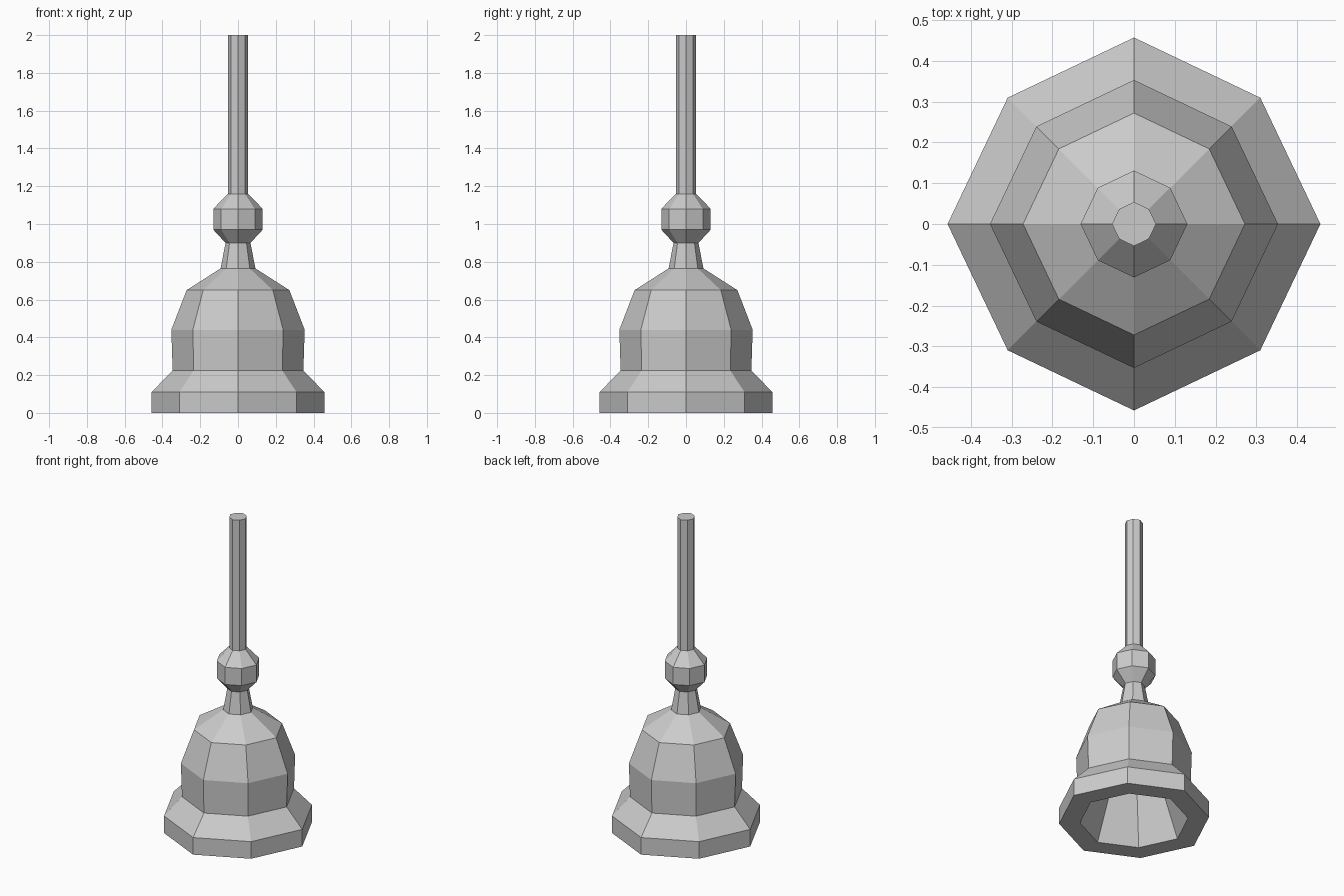
import bpy
import bmesh
from math import cos, sin, pi

if "Cube" in bpy.data.objects:
    bpy.data.objects.remove(bpy.data.objects["Cube"])

SIDES = 8
DIAGONAL = 0.958  # diagonal corners sit slightly inside the circle


def lathe(name, profile, cap_start=False, cap_end=False):
    """Spin a list of (radius, height) points into an eight-sided part."""
    bm = bmesh.new()
    rings = []
    for r, z in profile:
        ring = []
        for i in range(SIDES):
            a = 2 * pi * i / SIDES
            k = r * (DIAGONAL if i % 2 else 1.0)
            ring.append(bm.verts.new((k * cos(a), k * sin(a), z)))
        rings.append(ring)
    for low, high in zip(rings, rings[1:]):
        for i in range(SIDES):
            j = (i + 1) % SIDES
            bm.faces.new((low[i], low[j], high[j], high[i]))
    if cap_start:
        bm.faces.new(rings[0][::-1])
    if cap_end:
        bm.faces.new(rings[-1])
    mesh = bpy.data.meshes.new(name)
    bm.to_mesh(mesh)
    bm.free()
    obj = bpy.data.objects.new(name, mesh)
    bpy.context.collection.objects.link(obj)
    return obj


# Hollow bell: tapered cavity, flat rim, flared lip, waist, shoulder, neck
lathe("bell_body", [
    (0.11, 0.56), (0.33, 0.0),
    (0.457, 0.0), (0.457, 0.11), (0.346, 0.225), (0.353, 0.44),
    (0.272, 0.65), (0.092, 0.765), (0.066, 0.90),
], cap_start=True)

# Faceted knob and straight stick, continuing from the neck
lathe("handle", [
    (0.066, 0.90), (0.131, 0.97), (0.131, 1.08), (0.054, 1.16), (0.054, 2.0),
], cap_end=True)
